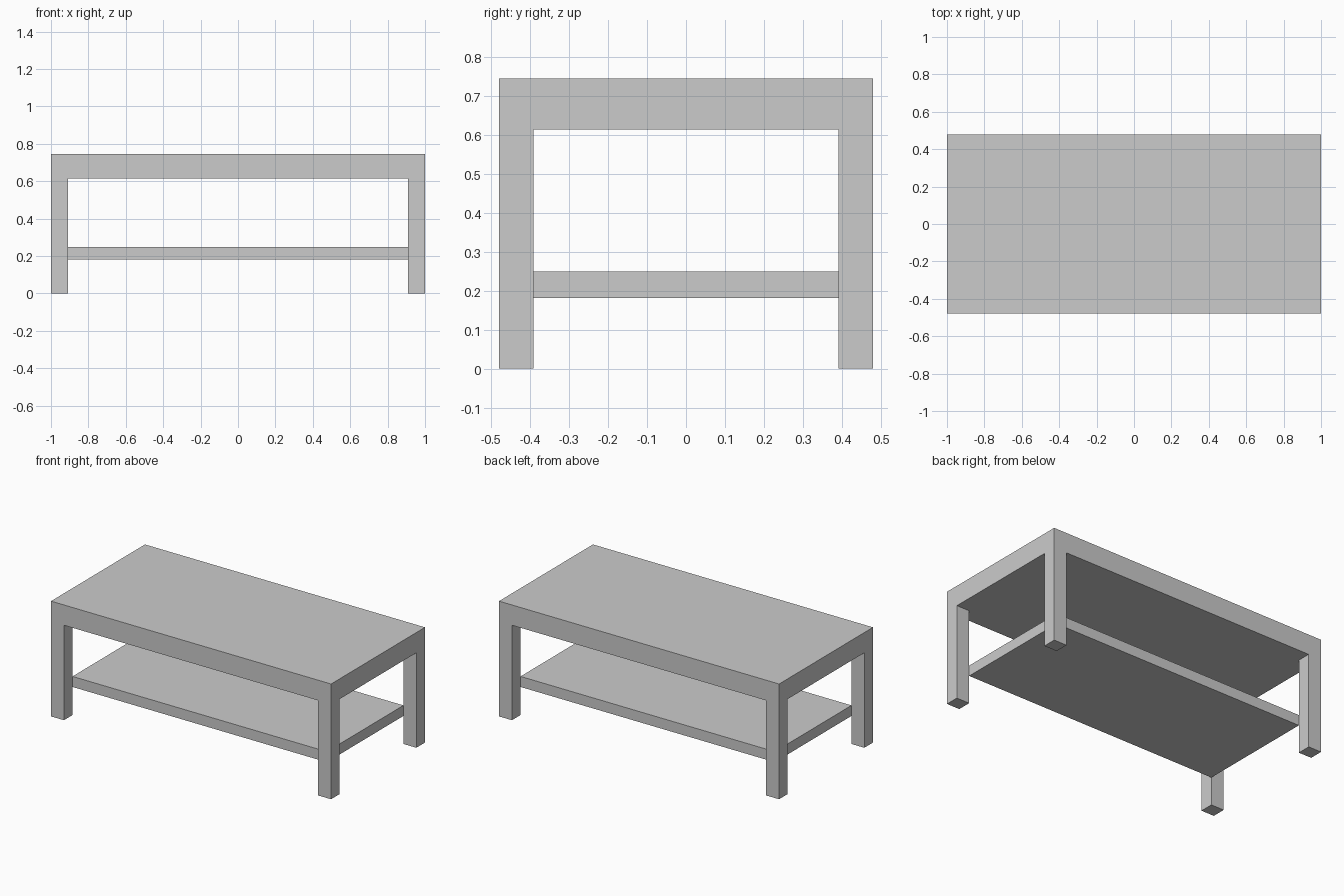
import bpy, bmesh
from mathutils import Vector

if "Cube" in bpy.data.objects:
    bpy.data.objects.remove(bpy.data.objects["Cube"])

HX, HY = 1.0, 0.479          # half size of the table
IX, IY = 0.908, 0.391        # inner edges of the legs
TOP, UNDER = 0.744, 0.613    # tabletop heights


def add_box(bm, hx, hy, z0, z1):
    verts = bmesh.ops.create_cube(bm, size=1)["verts"]
    bmesh.ops.scale(bm, vec=(2 * hx, 2 * hy, z1 - z0), verts=verts)
    bmesh.ops.translate(bm, vec=(0, 0, (z0 + z1) / 2), verts=verts)


def finish(bm, name):
    bmesh.ops.recalc_face_normals(bm, faces=bm.faces[:])
    mesh = bpy.data.meshes.new(name)
    bm.to_mesh(mesh)
    bm.free()
    bpy.context.collection.objects.link(bpy.data.objects.new(name, mesh))


# Tabletop slab, cut along the leg lines, with the corners extruded into legs
bm = bmesh.new()
add_box(bm, HX, HY, UNDER, TOP)
for axis, d in ((0, IX), (1, IY)):
    for s in (-1, 1):
        co, no = Vector(), Vector()
        co[axis], no[axis] = s * d, 1
        bmesh.ops.bisect_plane(bm, geom=bm.verts[:] + bm.edges[:] + bm.faces[:],
                               plane_co=co, plane_no=no)
bm.normal_update()
corners = []
for f in bm.faces:
    c = f.calc_center_median()
    if f.normal.z < -0.5 and abs(c.x) > IX and abs(c.y) > IY:
        corners.append(f)
new = bmesh.ops.extrude_face_region(bm, geom=corners)["geom"]
for v in new:
    if isinstance(v, bmesh.types.BMVert):
        v.co.z = 0
if any(f.is_valid for f in corners):
    bmesh.ops.delete(bm, geom=[f for f in corners if f.is_valid], context="FACES_ONLY")
# Merge coplanar faces so that legs and top read as one piece
bmesh.ops.dissolve_limit(bm, angle_limit=0.01, verts=bm.verts[:], edges=bm.edges[:])
finish(bm, "tabletop_with_legs")

# Lower shelf held between the inner corners of the legs
bm = bmesh.new()
add_box(bm, IX, IY, 0.181, 0.249)
finish(bm, "lower_shelf")
